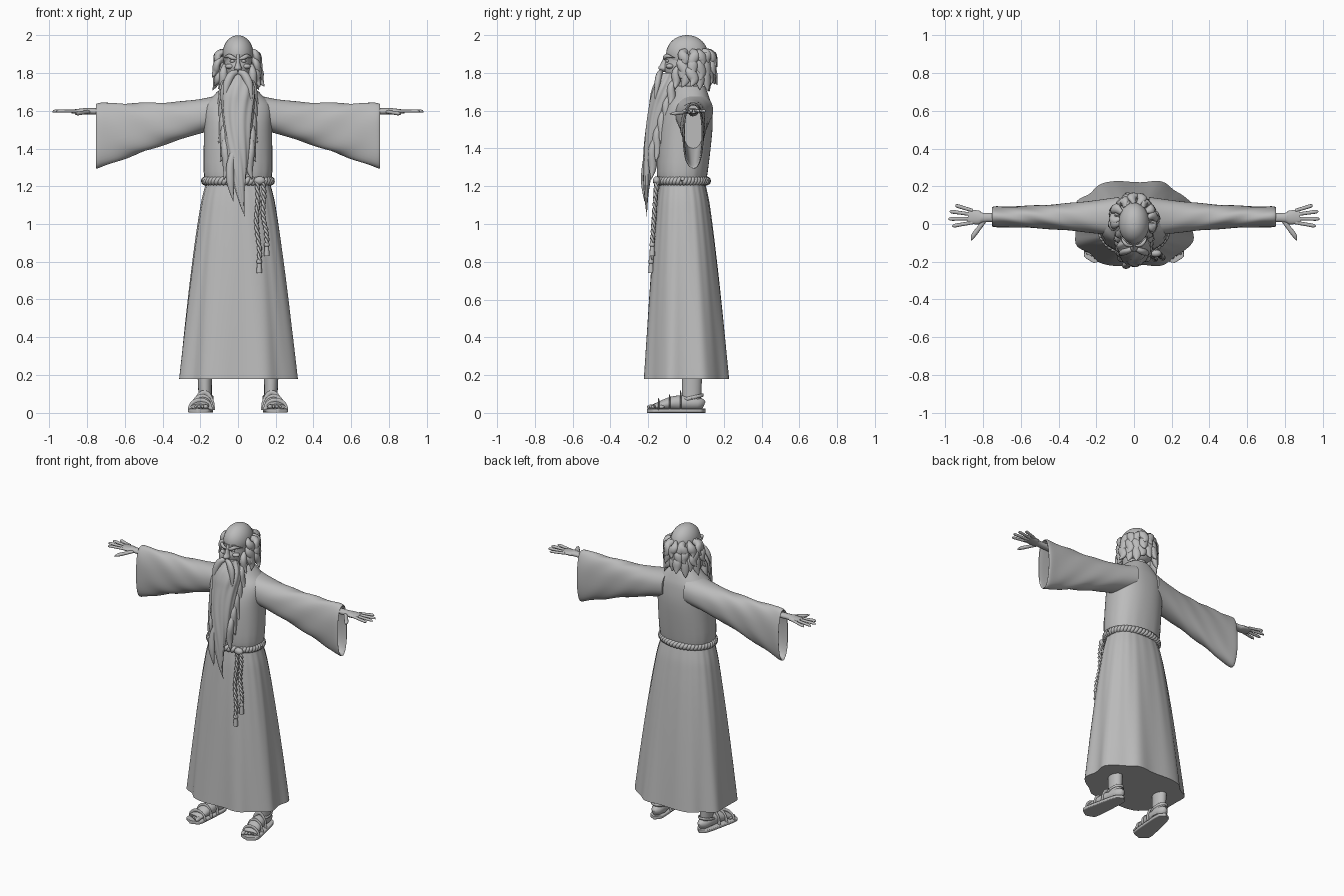
import bpy, bmesh, random
from math import sin, cos, pi, copysign, radians
from mathutils import Vector

random.seed(4)
cube = bpy.data.objects.get("Cube")
if cube:
    bpy.data.objects.remove(cube)

GREY = (0.5, 0.5, 0.5, 1)
clay = bpy.data.materials.new("plain grey")
clay.use_nodes = True
clay.diffuse_color = GREY
clay.node_tree.nodes["Principled BSDF"].inputs["Base Color"].default_value = GREY

X, Y, Z = Vector((1, 0, 0)), Vector((0, 1, 0)), Vector((0, 0, 1))
SIDES = (("left", 1), ("right", -1))
made = []


def sample(rule, count):
    """Rows given by a rule over the range nought to one."""
    return [rule(k / count) for k in range(count + 1)]


def spline(rows, steps=4):
    """Smooth rows of numbers with a Catmull-Rom curve."""
    out, last = [], len(rows) - 1
    for i in range(last):
        quad = [rows[max(0, min(last, i + k))] for k in (-1, 0, 1, 2)]
        for t in sample(float, steps)[:-1]:
            out.append([b + t / 2 * (c - a + t * (2*a - 5*b + 4*c - d + t * (3*(b - c) + d - a)))
                        for a, b, c, d in zip(*quad)])
    return out + [list(rows[-1])]


def sweep(name, rows, hint=Z, axes=None, sides=12, power=2, fold=None):
    """Skin rings (x, y, z, half width, half depth) along a path."""
    rings = spline(rows)
    last = len(rings) - 1
    bm, loops = bmesh.new(), []
    for i, (x, y, z, width, depth) in enumerate(rings):
        if axes:
            across, up = axes
        else:
            ahead = Vector(rings[min(i + 1, last)][:3]) - Vector(rings[max(i - 1, 0)][:3])
            across = ahead.cross(hint).normalized()
            up = across.cross(ahead).normalized()
        loop = []
        for k in range(sides):
            angle = 2 * pi * k / sides
            swell = fold(angle, i / last) if fold else 1
            c, s = (copysign(abs(e) ** (2 / power), e) * swell for e in (cos(angle), sin(angle)))
            offset = across * max(width, .001) * c + up * max(depth, .001) * s
            loop.append(bm.verts.new(Vector((x, y, z)) + offset))
        loops.append(loop)
    for low, high in zip(loops, loops[1:]):
        for k in range(sides):
            bm.faces.new((low[k - 1], low[k], high[k], high[k - 1]))
    bm.faces.new(loops[0])
    bm.faces.new(loops[-1])
    bmesh.ops.recalc_face_normals(bm, faces=bm.faces)
    mesh = bpy.data.meshes.new(name)
    bm.to_mesh(mesh)
    bm.free()
    mesh.materials.append(clay)
    ob = bpy.data.objects.new(name, mesh)
    bpy.context.collection.objects.link(ob)
    made.append(ob)


def upright(name, rows, **options):
    """Horizontal rings given as (height, front, back, half width), centred on x."""
    sweep(name, [(0, (front + back) / 2, z, width, (back - front) / 2)
                 for z, front, back, width in rows], axes=(X, Y), **options)


def ball(name, x, y, z, width, depth, height):
    """Ellipsoid."""
    def ring(t):
        r = sin(pi * t)
        return x, y, z - height * cos(pi * t), width * r, depth * r
    sweep(name, sample(ring, 10), axes=(X, Y), sides=24)


def taper(name, points, radius, hint=Y, flat=.8, start=.6):
    """Rounded strand that swells and then runs out to a point."""
    points = [Vector(p) for p in points]
    sizes = [start] + [1] * (len(points) - 2) + [.05]
    sweep(name, [(*p, radius * s, radius * s * flat) for p, s in zip(points, sizes)], hint)


def rope(name, centre, turns, out, radius, count):
    """Two strands twisted round a centre line; out gives the sideways direction."""
    for strand in range(2):
        def row(t):
            twist = 2 * pi * turns * t + strand * pi
            side, up = out(t)
            p = centre(t) + (side * cos(twist) + up * sin(twist)) * radius
            return *p, radius * 1.2, radius * 1.2
        sweep(f"{name}_strand_{strand + 1}", sample(row, count), hint=out(0)[1], sides=8)


# robe: flared skirt with deepening folds, and the body above the belt
def skirt_ring(t):
    flare = (1 - t) ** .75
    return .18 + 1.04 * t, -.14 - .085 * flare, .1 + .13 * flare, .168 + .15 * flare


def skirt_fold(angle, t):
    return 1 - (1 - t) * (.035 * cos(8 * angle) + .01 * cos(13 * angle)) + .008 * t * sin(22 * angle)


def body_fold(angle, t):
    return 1 + .012 * sin(17 * angle) * max(0, 1 - 3 * t)


upright("robe_skirt", sample(skirt_ring, 12), sides=96, power=2.4, fold=skirt_fold)
upright("robe_body", [(1.2, -.14, .1, .165), (1.28, -.155, .115, .182), (1.5, -.145, .14, .18),
                      (1.62, -.11, .135, .18), (1.68, -.075, .12, .13), (1.73, -.06, .1, .08)],
        sides=64, power=2.3, fold=body_fold)


def sleeve_fold(angle, t):
    return 1 + .025 * sin(5 * angle + 26 * t) * sin(pi * t) ** 2


for side, m in SIDES:
    # wide sleeve, lined back inside from the cuff
    def sleeve_ring(t, inset=0):
        top = 1.64 + .05 * (1 - t) ** 4 - inset
        bottom = 1.51 - .215 * t ** 1.15 + inset
        depth = .055 + .05 * (1 - t) ** 2 - inset
        return m * (.08 + .66 * t), .038, (top + bottom) / 2, depth, (top - bottom) / 2

    lining = [sleeve_ring(t, .01) for t in (1, .8, .6)]
    sweep(side + "_sleeve", sample(sleeve_ring, 10) + lining, axes=(Y, Z), sides=40, power=2.3, fold=sleeve_fold)

    # hand with fanned fingers
    sweep(side + "_palm", [(m * .5, .038, 1.59, .026, .02), (m * .78, .034, 1.597, .024, .017),
                           (m * .82, .034, 1.597, .036, .016), (m * .88, .04, 1.596, .038, .01)], sides=16)
    for n in range(4):
        fan = radians(9 * n - 10)
        reach = Vector((m * cos(fan), sin(fan), 0)) * (.13 - .012 * (n - 1.3) ** 2)
        root = Vector((m * .855, .008 + .021 * n, 1.598))
        taper(f"{side}_finger_{n + 1}", [root, root + reach / 2, root + reach * .9, root + reach - Z * .006],
              .0095, Z, start=1)
    taper(side + "_thumb", [(m * .79, .022, 1.595), (m * .82, -.02, 1.59), (m * .85, -.06, 1.585),
                            (m * .862, -.088, 1.583)], .012, Z, start=1)

    # leg and bare foot
    sweep(side + "_leg", [(m * .172, .03, .03, .036, .05), (m * .175, .03, .13, .036, .052),
                          (m * .176, .035, .26, .042, .055)], axes=(X, Y), sides=20)
    sweep(side + "_foot", [(m * .17, .095, .04, .012, .02), (m * .172, .06, .05, .037, .035),
                           (m * .184, -.06, .052, .043, .038), (m * .205, -.17, .032, .048, .014)], sides=20)
    for n in range(5):
        size = .009 if n else .013
        ball(f"{side}_toe_{n + 1}", m * (.17 + .018 * n), .003 * n * n - .18, .032, size, size * 2, size)

    # sandal sole and straps
    def sole_ring(t):
        rounding = (1 - abs(2 * t - 1) ** 6) ** .5
        return m * (.168 + .045 * t), .103 - .31 * t, .011, (.042 + .024 * t) * rounding, .011

    sweep(side + "_sole", sample(sole_ring, 14), sides=24, power=6)
    for n in range(3):
        def strap_ring(t):
            lift = (.053 + .02 * n) * sin(pi * t)
            return m * (.2 - .01 * n + (.055 - .004 * n) * cos(pi * t)), .058 * n - .145, .015 + lift, .011, .004
        sweep(f"{side}_strap_{n + 1}", sample(strap_ring, 8), hint=Y, sides=8)

    def heel_ring(t):
        return m * .175 + .042 * cos(2 * pi * t), .03 - .06 * sin(2 * pi * t), .08 - .014 * sin(2 * pi * t), .004, .009
    sweep(side + "_heel_strap", sample(heel_ring, 16), sides=8)


# rope belt with a knot and two hanging cords
def belt_centre(t):
    return Vector((.172 * cos(2 * pi * t), .13 * sin(2 * pi * t) - .022, 1.228))


def belt_out(t):
    return Vector((cos(2 * pi * t), sin(2 * pi * t), 0)), Z


rope("belt", belt_centre, 24, belt_out, .011, 160)
ball("belt_knot", .115, -.155, 1.23, .03, .02, .022)
for name, top, end, length in (("long_cord", .098, .11, .43), ("short_cord", .128, .15, .34)):
    def cord_centre(t):
        return Vector((top + (end - top) * t + .006 * sin(9 * t), -.155 - .07 * length * t, 1.23 - length * t))

    rope(name, cord_centre, 6, lambda t: (X, Y), .006, 48)
    tip = cord_centre(1)
    ball(name + "_bead", *tip, .015, .015, .014)
    sweep(name + "_tassel", [(*tip, .01, .01), (*(tip - Z * .03), .013, .013), (*(tip - Z * .06), .015, .015)],
          axes=(X, Y))

# head: bald skull, face and neck
ball("skull", 0, .005, 1.9, .082, .11, .1)
upright("face_and_neck", [(1.66, -.04, .085, .055), (1.74, -.08, .09, .058), (1.82, -.115, .1, .07),
                          (1.865, -.107, .11, .073), (1.9, -.109, .11, .076)], sides=32)
upright("nose", [(1.805, -.12, -.09, .006), (1.823, -.147, -.09, .021), (1.85, -.133, -.09, .012),
                 (1.9, -.11, -.09, .009)])
for side, m in SIDES:
    taper(side + "_brow", [(m * .008, -.113, 1.874), (m * .03, -.114, 1.882), (m * .05, -.1, 1.89),
                           (m * .075, -.06, 1.88)], .011)
    ball(side + "_eye", m * .03, -.099, 1.863, .014, .009, .008)
    ball(side + "_cheek", m * .042, -.085, 1.835, .026, .022, .014)
    ball(side + "_ear", m * .084, .015, 1.85, .01, .02, .035)
    taper(side + "_moustache", [(m * .004, -.13, 1.806), (m * .035, -.142, 1.79), (m * .06, -.152, 1.735),
                                (m * .072, -.165, 1.64)], .02)
    # side whiskers running down into the outer beard
    for n in range(6):
        root = Vector((m * .07, -.03 - .025 * n, 1.84 - .076 * n))
        tip = Vector((m * (.1 - .003 * (n - 1.5) ** 2), root.y - .03, root.z - .125 - .02 * n))
        bow = Vector((m * .012, 0, 0))
        taper(f"{side}_whisker_{n + 1}", [root, root.lerp(tip, .3) - Y * .015, root.lerp(tip, .7) - bow / 2, tip + bow],
              .021, flat=1)


# long beard, wavy and drawn out to a side-swept point
def beard_ring(t):
    start = min(1, .5 + 5 * t)
    return .036 * t ** 6, -.09 - .12 * sin(1.8 * t), 1.8 - .76 * t, .095 * (1 - t ** 1.5) * start, .075 * (1 - t) * start


def beard_fold(angle, t):
    return 1 + .05 * cos(9 * angle + 5 * sin(5 * t))


sweep("beard", sample(beard_ring, 14), axes=(X, Y), sides=54, fold=beard_fold)
taper("beard_curl", [(-.01, -.2, 1.42), (-.04, -.215, 1.32), (-.04, -.222, 1.22), (-.025, -.22, 1.12)], .02)

# hair: layers of curled locks round the sides and back
ball("hair_base", 0, .06, 1.84, .09, .078, .1)
for layer in range(3):
    for k in range(11):
        angle = radians(19.6 * k - 8 + random.uniform(-5, 5))
        way, along = Vector((cos(angle), sin(angle), 0)), Vector((-sin(angle), cos(angle), 0))
        root = Vector((.074 * cos(angle), .018 + .09 * sin(angle), 1.915 - .04 * layer))
        out = way * random.uniform(.035, .055)
        drop = Z * (.075 + .018 * layer) * random.uniform(.85, 1.2)
        bend = along * random.uniform(-.022, .022)
        taper(f"hair_lock_{layer + 1}_{k + 1}", [root, root + out * .7 - drop * .2 + bend, root + out * .85 - drop * .65,
                                                 root + out * 1.2 - drop + bend], .026, way, flat=.7)

# smooth shading with crisp edges
bpy.ops.object.select_all(action='DESELECT')
for ob in made:
    ob.select_set(True)
bpy.context.view_layer.objects.active = made[0]
bpy.ops.object.shade_smooth_by_angle(angle=radians(50))
